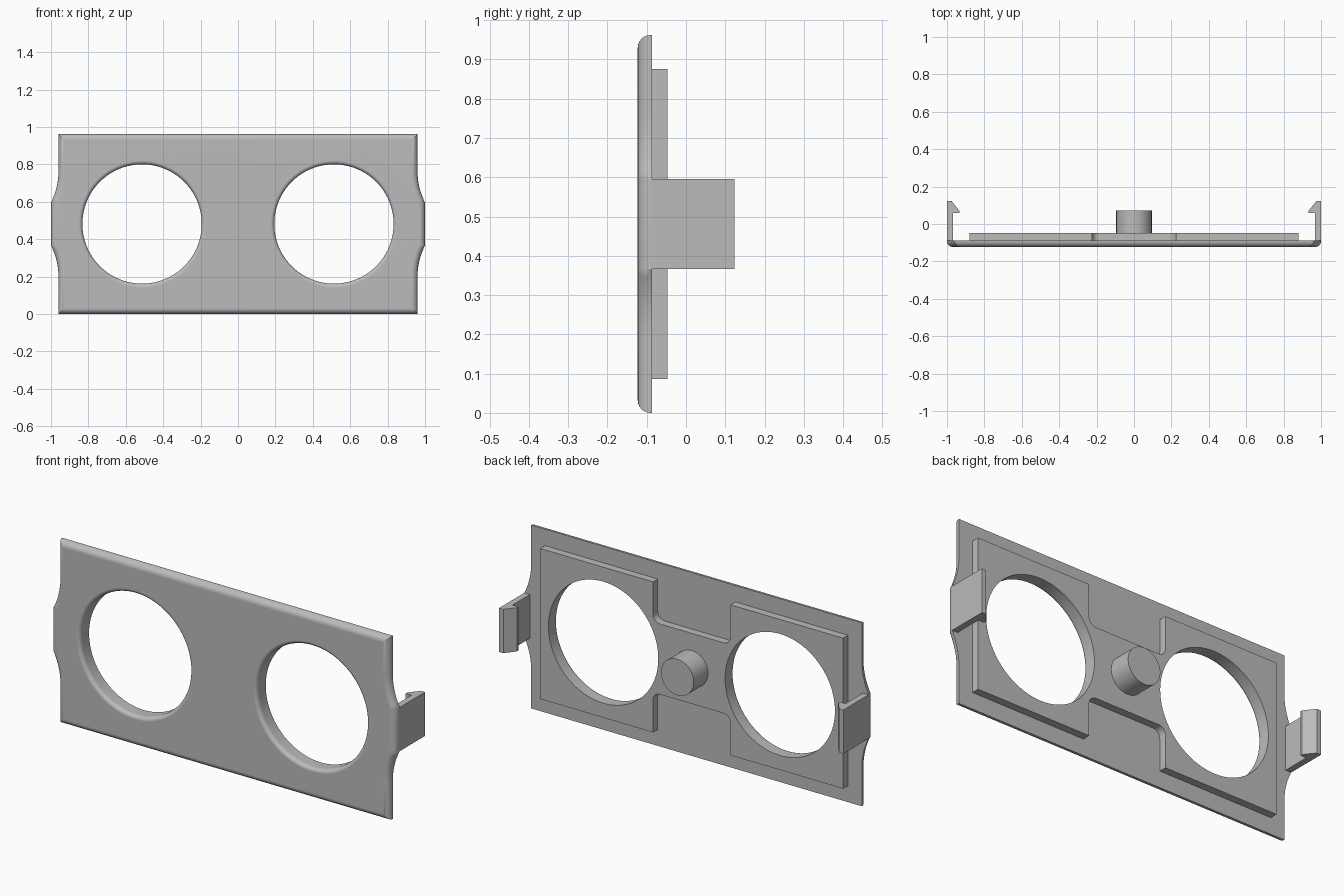
import bpy, bmesh
from math import sin, cos, pi, sqrt, radians
from mathutils import Vector

cube = bpy.data.objects.get("Cube")
if cube:
    bpy.data.objects.remove(cube, do_unlink=True)

MID = 0.481                            # height of the centre line
FRONT, BACK, PAD = -0.123, -0.087, -0.047
EAR = 0.115                            # half height of ears and clips

grey = bpy.data.materials.new("plain grey")
grey.use_nodes = True
grey.diffuse_color = (0.5, 0.5, 0.5, 1)
grey.node_tree.nodes["Principled BSDF"].inputs["Base Color"].default_value = (0.5, 0.5, 0.5, 1)


def finish(name, bm):
    bmesh.ops.recalc_face_normals(bm, faces=bm.faces)
    mesh = bpy.data.meshes.new(name)
    bm.to_mesh(mesh)
    bm.free()
    mesh.materials.append(grey)
    obj = bpy.data.objects.new(name, mesh)
    bpy.context.collection.objects.link(obj)
    return obj


def select(obj):
    bpy.ops.object.select_all(action='DESELECT')
    obj.select_set(True)
    bpy.context.view_layer.objects.active = obj


def smooth(obj):
    select(obj)
    bpy.ops.object.shade_smooth_by_angle(angle=radians(24))
    mod = obj.modifiers.new("normals", 'WEIGHTED_NORMAL')
    mod.keep_sharp = True


def prism(points, depth):
    """Extrude a closed loop of 3D points along a vector."""
    bm = bmesh.new()
    face = bm.faces.new([bm.verts.new(p) for p in points])
    new = bmesh.ops.extrude_face_region(bm, geom=[face], use_keep_orig=True)
    moved = [v for v in new["geom"] if isinstance(v, bmesh.types.BMVert)]
    bmesh.ops.translate(bm, verts=moved, vec=depth)
    return bm


def four_way(quarter, y):
    """Mirror a quarter outline about both centre lines."""
    half = quarter + [(-x, z) for x, z in reversed(quarter)]
    full = half + [(-x, -z) for x, z in half]
    return [Vector((x, y, MID + z)) for x, z in full]


def lathe(name, profile, x, steps):
    """Spin a (radius, y) profile about an axis along y."""
    bm = bmesh.new()
    rings = [[bm.verts.new((x + r * cos(2 * pi * i / steps), y, MID + r * sin(2 * pi * i / steps)))
              for i in range(steps)] for r, y in profile]
    for a, b in zip(rings, rings[1:]):
        for i in range(steps):
            j = (i + 1) % steps
            bm.faces.new((a[i], a[j], b[j], b[i]))
    bm.faces.new(rings[0])
    bm.faces.new(rings[-1])
    return finish(name, bm)


# Front plate: concave curves flare out to an ear on each side
flare, radius = 0.165, 0.36
quarter = [(1.0, EAR)]
for i in range(1, 9):
    d = flare * (1 - i / 8)
    quarter.append((0.96 + radius - sqrt(radius ** 2 - d ** 2), EAR + flare - d))
quarter.append((0.96, MID))
bm = prism(four_way(quarter, FRONT), (0, BACK - FRONT, 0))
rim = [e for e in bm.edges if all(v.co.y < FRONT + 0.001 for v in e.verts)]
bmesh.ops.bevel(bm, geom=rim, offset=0.032, segments=6, profile=0.5, affect='EDGES')
plate = finish("front_plate", bm)

# Raised pad on the back, narrowed at the waist with rounded inner corners
quarter = [(0.88, 0.395), (0.225, 0.395)]
for i in range(7):
    a = -pi / 2 * i / 6
    quarter.append((0.185 + 0.04 * cos(a), 0.225 + 0.04 * sin(a)))
pad = finish("back_pad", prism(four_way(quarter, BACK), (0, PAD - BACK, 0)))

# Round openings with a softened front lip
lip, hole = 0.02, 0.319
profile = [(hole + lip, FRONT - 0.05)]
profile += [(hole + lip - lip * sin(pi / 2 * i / 6), FRONT + lip - lip * cos(pi / 2 * i / 6))
            for i in range(7)]
profile.append((hole, 0.05))
for x in (-0.513, 0.513):
    cutter = lathe("hole_cutter", profile, x, 96)
    cutter.hide_render = True
    for obj in (plate, pad):
        mod = obj.modifiers.new("hole", 'BOOLEAN')
        mod.operation, mod.solver, mod.object = 'DIFFERENCE', 'EXACT', cutter
        select(obj)
        bpy.ops.object.modifier_apply(modifier=mod.name)
    bpy.data.objects.remove(cutter, do_unlink=True)

# Central peg
peg = lathe("centre_peg", [(0.095, PAD - 0.01), (0.095, 0.072)], 0, 64)

for obj in (plate, pad, peg):
    smooth(obj)

# Hooked clips at both ends
hook = [(1.0, BACK - 0.002), (1.0, 0.123), (0.975, 0.123), (0.933, 0.07),
        (0.933, 0.058), (0.967, 0.058), (0.967, BACK - 0.002)]
for side, label in ((1, "left"), (-1, "right")):
    loop = [(side * x, y, MID - EAR) for x, y in hook]
    finish(label + "_clip", prism(loop, (0, 0, 2 * EAR)))
